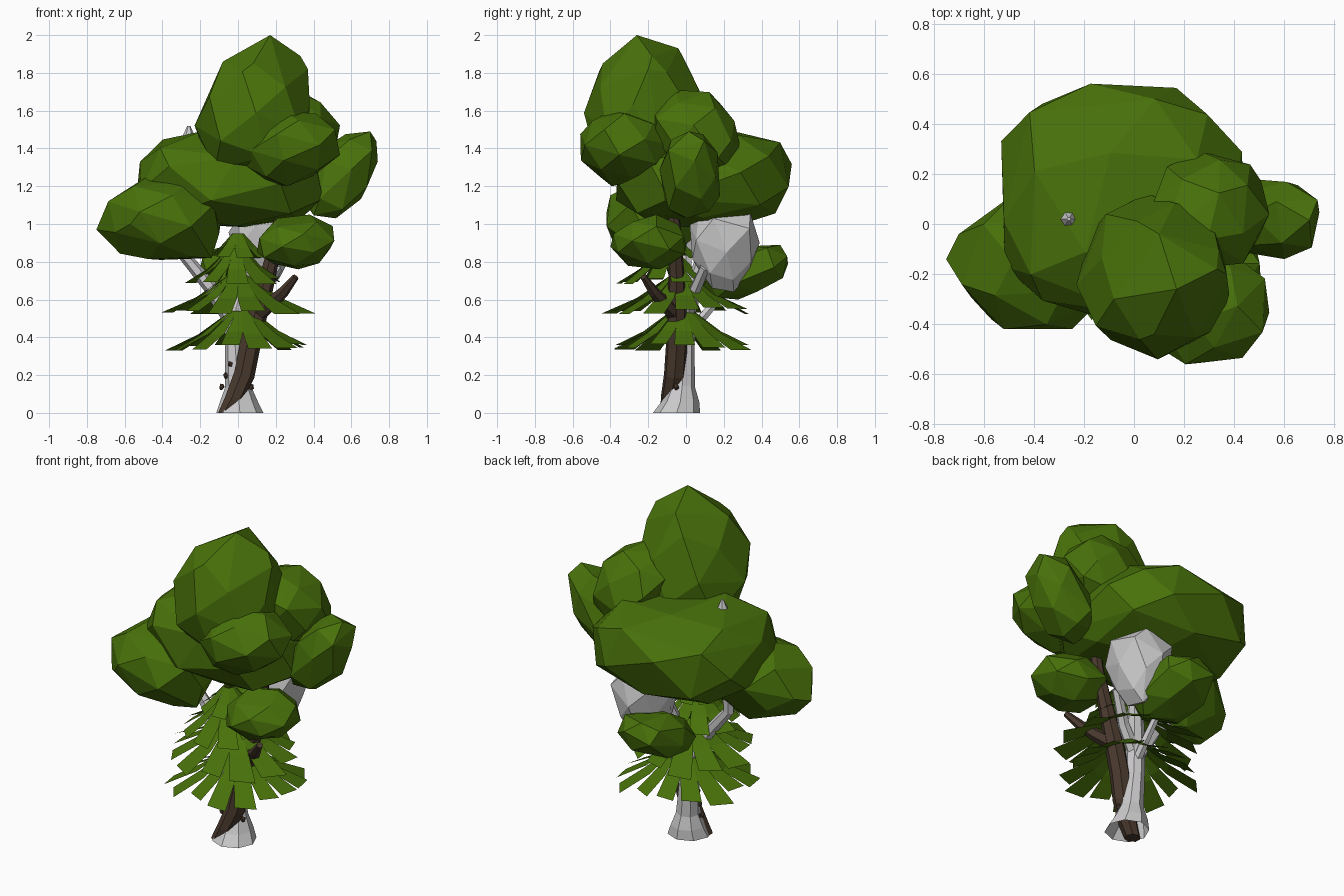
import bpy, bmesh, math, random
from mathutils import Vector

if "Cube" in bpy.data.objects:
    bpy.data.objects.remove(bpy.data.objects["Cube"])


def material(name, rgb):
    m = bpy.data.materials.new(name)
    m.diffuse_color = (*rgb, 1)
    m.use_nodes = True
    m.node_tree.nodes["Principled BSDF"].inputs["Base Color"].default_value = m.diffuse_color
    return m


GREEN = material("leaf green", (0.065, 0.165, 0.003))
GREY = material("pale bark", (0.6, 0.59, 0.6))
BROWN = material("dark bark", (0.065, 0.04, 0.026))


def finish(name, bm, mat):
    me = bpy.data.meshes.new(name)
    bm.to_mesh(me)
    bm.free()
    me.materials.append(mat)
    ob = bpy.data.objects.new(name, me)
    bpy.context.collection.objects.link(ob)
    return ob


def blob(name, lo, hi, seed, lean=(0, 0), taper=0.0, boxy=0.88, count=25, mat=GREEN, peaks=()):
    """Faceted convex clump, fitted to the box lo..hi, with optional extra corner points."""
    rng = random.Random(seed)
    pts = []
    for i in range(count):
        z = 1 - 2 * (i + 0.5) / count
        r, a = math.sqrt(1 - z * z), i * 2.39996 + seed
        p = [c + rng.uniform(-0.07, 0.07) for c in (r * math.cos(a), r * math.sin(a), z)]
        p = [math.copysign(abs(c) ** boxy, c) for c in p]
        k = 1 + taper * p[2]
        pts.append([p[0] * k + lean[0] * p[2], p[1] * k + lean[1] * p[2], p[2]])
    bm = bmesh.new()
    span = [(min(p[k] for p in pts), max(p[k] for p in pts)) for k in range(3)]
    for p in pts:
        bm.verts.new([lo[k] + (hi[k] - lo[k]) * (p[k] - span[k][0]) / (span[k][1] - span[k][0])
                      for k in range(3)])
    for p in peaks:
        bm.verts.new(p)
    bmesh.ops.convex_hull(bm, input=bm.verts[:])
    loose = [v for v in bm.verts if not v.link_faces]
    bmesh.ops.delete(bm, geom=loose, context='VERTS')
    bmesh.ops.dissolve_limit(bm, angle_limit=math.radians(8), verts=bm.verts[:], edges=bm.edges[:])
    bmesh.ops.recalc_face_normals(bm, faces=bm.faces[:])
    return finish(name, bm, mat)


def tube(name, path, mat, sides=7, foot_cap=True):
    """Faceted limb through (x, y, z, radius) points; a foot at z = 0 stands flat."""
    bm = bmesh.new()
    pts = [Vector(p[:3]) for p in path]
    rings = []
    for i, p in enumerate(pts):
        d = pts[min(i + 1, len(pts) - 1)] - pts[max(i - 1, 0)]
        if p.z < 0.1:
            d = Vector((0, 0, 1))
        q = Vector((0, 0, 1)).rotation_difference(d)
        r = path[i][3]
        rings.append([bm.verts.new(p + q @ Vector((r * math.cos(t), r * math.sin(t), 0)))
                      for t in (math.tau * k / sides for k in range(sides))])
    for a, b in zip(rings, rings[1:]):
        for k in range(sides):
            j = (k + 1) % sides
            bm.faces.new((a[k], a[j], b[j], b[k]))
    if foot_cap:
        bm.faces.new(rings[0][::-1])
    bm.faces.new(rings[-1])
    return finish(name, bm, mat)


def leaf_tier(name, centre, z_top, z_low, r_in, r_out, count, seed):
    """Drooping skirt of flat leaf strips, joined near the stem and split at the tips."""
    rng = random.Random(seed)
    bm = bmesh.new()
    step = math.tau / count
    for i in range(count):
        a = i * step + seed
        reach = rng.uniform(0.74, 1.0)
        rows = []
        for f, wide in ((0, 0.55), (0.5, 0.5), (1, 0.36)):
            f *= reach
            r = r_in + (r_out - r_in) * f
            z = z_top + (z_low - z_top) * f ** 0.75
            row = []
            for s in (-1, 1):
                t = a + s * step * wide
                rr = r * (1 + 0.06 * s * f)
                row.append(bm.verts.new((centre[0] + rr * math.cos(t),
                                         centre[1] + rr * math.sin(t), z)))
            rows.append(row)
        for p, q in zip(rows, rows[1:]):
            bm.faces.new((p[0], q[0], q[1], p[1]))
    return finish(name, bm, GREEN)


# Leaf clumps of the crown
blob("crown_top", (-0.23, -0.54, 1.25), (0.38, 0.12, 1.92), 1, lean=(0.08, 0), taper=-0.1,
     peaks=[(0.17, -0.26, 2.0), (0.33, -0.18, 1.89), (0.37, -0.2, 1.82), (0.1, -0.04, 1.93), (-0.08, -0.3, 1.86),
            (0.08, -0.44, 1.85)])
blob("crown_main", (-0.53, -0.37, 0.98), (0.45, 0.56, 1.49), 2, lean=(0, 0.04), boxy=0.76, count=32)
blob("crown_left", (-0.7, -0.42, 0.81), (-0.09, 0.12, 1.25), 3, lean=(0.05, 0), boxy=0.95,
     peaks=[(-0.75, -0.14, 0.97), (-0.14, -0.2, 0.82), (-0.57, -0.38, 1.0)])
blob("crown_front", (0.02, -0.56, 1.2), (0.54, -0.08, 1.6), 4, lean=(0.1, 0.0), boxy=1.0)
blob("crown_back_right", (0.08, -0.18, 1.28), (0.54, 0.29, 1.71), 5, lean=(-0.2, -0.2))
blob("crown_far_right", (0.36, -0.14, 1.03), (0.74, 0.18, 1.49), 6, lean=(0.5, 0), count=22)
blob("lower_clump_front", (0.1, -0.4, 0.76), (0.51, 0.0, 1.05), 7, lean=(0.15, 0), boxy=1.0, count=22)
blob("lower_clump_back", (-0.21, 0.08, 0.6), (0.16, 0.54, 0.89), 8, lean=(0, 0.45), count=22)

# Pale clump under the crown
blob("pale_clump", (-0.05, 0.02, 0.64), (0.29, 0.39, 1.08), 9, taper=0.35, boxy=0.85, count=24, mat=GREY)

# Pale trunk with flared foot, and its limbs
tube("pale_trunk", [(0.01, -0.05, 0, 0.125), (0.005, -0.03, 0.06, 0.1), (0, -0.02, 0.14, 0.068),
                    (-0.015, -0.01, 0.35, 0.055), (-0.01, 0.0, 0.55, 0.055),
                    (0.04, 0.06, 0.72, 0.045), (0.08, 0.12, 0.9, 0.035)], GREY, 8, foot_cap=False)
tube("pale_limb_left", [(-0.02, 0, 0.46, 0.04), (-0.15, 0.0, 0.67, 0.037), (-0.29, 0.0, 0.84, 0.033),
                        (-0.29, 0.02, 1.2, 0.03), (-0.26, 0.02, 1.46, 0.035), (-0.26, 0.02, 1.52, 0.008)], GREY, 6)
tube("pale_limb_right", [(0, 0.0, 0.48, 0.038), (0.1, 0.03, 0.61, 0.034), (0.21, 0.1, 0.77, 0.028)], GREY, 6)
tube("pale_limb_back", [(-0.01, 0.0, 0.42, 0.03), (0.0, 0.1, 0.52, 0.026), (0.0, 0.22, 0.66, 0.02)], GREY, 6)

# Dark climbing trunk with side branch
tube("dark_trunk", [(-0.065, -0.09, 0, 0.045), (-0.02, -0.08, 0.08, 0.055), (0.03, -0.06, 0.2, 0.058),
                    (0.06, -0.05, 0.35, 0.058), (0.1, -0.05, 0.52, 0.055), (0.15, -0.05, 0.7, 0.045),
                    (0.21, -0.06, 0.95, 0.035), (0.24, -0.08, 1.25, 0.03)], BROWN, 7)
tube("dark_branch", [(0.1, -0.05, 0.52, 0.045), (0.18, -0.12, 0.585, 0.038), (0.24, -0.17, 0.64, 0.03),
                     (0.305, -0.225, 0.72, 0.018)], BROWN, 6)

# Small dark buds on the bark
for i, (x, y, z) in enumerate([(-0.04, -0.06, 0.26), (-0.065, -0.04, 0.2), (-0.085, -0.03, 0.14),
                               (0.07, -0.05, 0.14)]):
    blob("bark_bud_%d" % (i + 1), (x - 0.014, y - 0.014, z - 0.02),
         (x + 0.014, y + 0.014, z + 0.015), 20 + i, count=9, mat=BROWN)

# Drooping leaf skirts around the stem
leaf_tier("leaf_skirt_low", (0.02, -0.02), 0.54, 0.32, 0.06, 0.42, 14, 31)
leaf_tier("leaf_skirt_middle", (0.0, -0.03), 0.73, 0.52, 0.05, 0.41, 13, 32)
leaf_tier("leaf_skirt_high", (-0.01, -0.1), 0.87, 0.68, 0.04, 0.27, 10, 33)
leaf_tier("leaf_skirt_top", (0.0, -0.09), 0.95, 0.82, 0.03, 0.17, 8, 34)
